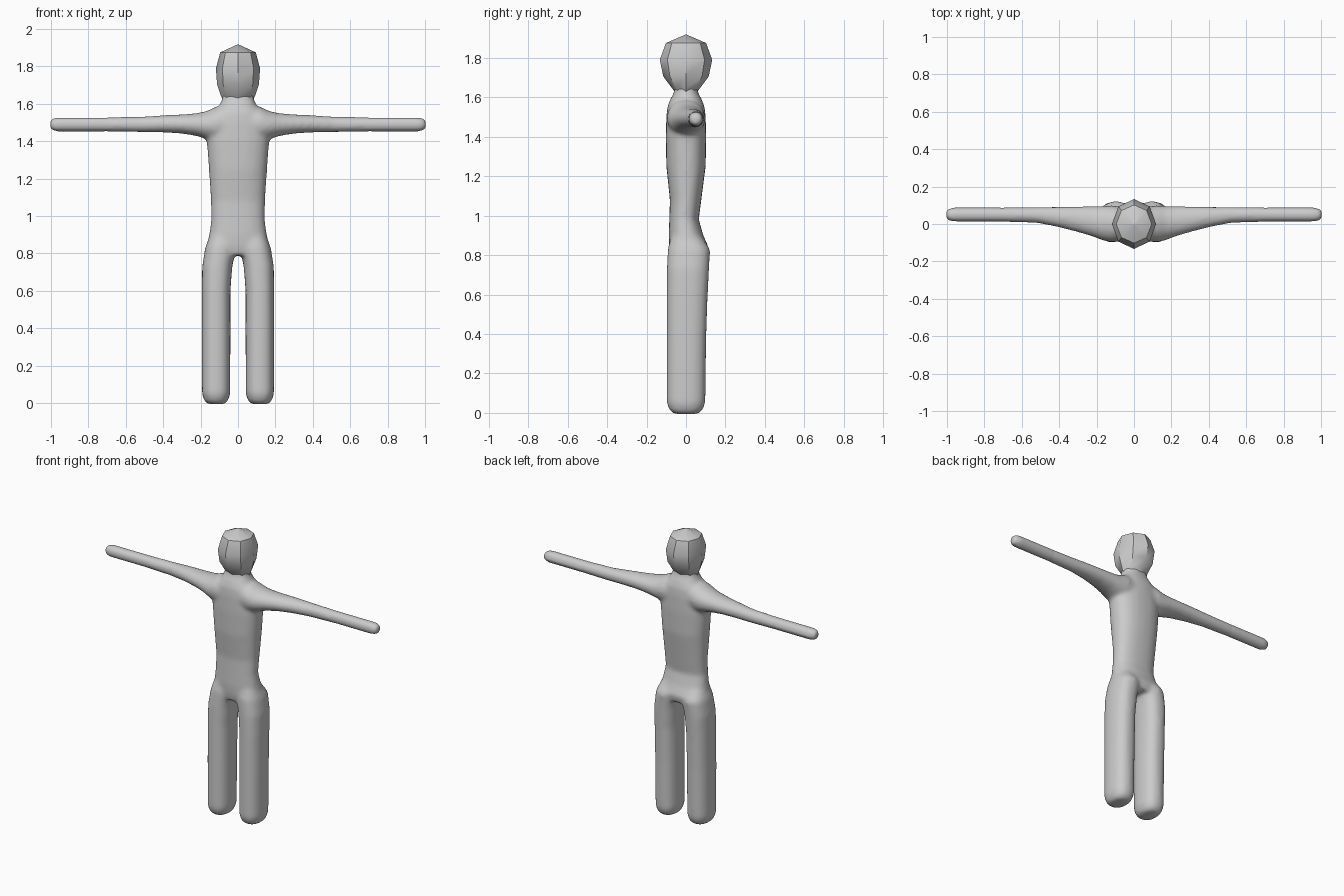
import bpy, bmesh, math

cube = bpy.data.objects.get("Cube")
if cube:
    bpy.data.objects.remove(cube, do_unlink=True)

grey = bpy.data.materials.new("plain_grey")
grey.use_nodes = True
grey.diffuse_color = (0.6, 0.6, 0.6, 1)
grey.node_tree.nodes["Principled BSDF"].inputs["Base Color"].default_value = (0.6, 0.6, 0.6, 1)


def loft(bm, rings, place, sides, power=1.0):
    """Skin rings of (position, centre u, centre v, radius u, radius v)."""
    loops = []
    for pos, cu, cv, ru, rv in rings:
        loop = []
        for i in range(sides):
            a = math.tau * i / sides
            c, s = math.cos(a), math.sin(a)
            u = cu + ru * math.copysign(abs(c) ** power, c)
            v = cv + rv * math.copysign(abs(s) ** power, s)
            loop.append(bm.verts.new(place(pos, u, v)))
        loops.append(loop)
    for a, b in zip(loops, loops[1:]):
        for i in range(sides):
            j = (i + 1) % sides
            bm.faces.new((a[i], a[j], b[j], b[i]))
    bm.faces.new(loops[0][::-1])
    bm.faces.new(loops[-1])


def upright(pos, u, v):
    return (u, v, pos)


def finish(bm, name):
    bmesh.ops.recalc_face_normals(bm, faces=bm.faces)
    mesh = bpy.data.meshes.new(name)
    bm.to_mesh(mesh)
    bm.free()
    mesh.materials.append(grey)
    obj = bpy.data.objects.new(name, mesh)
    bpy.context.collection.objects.link(obj)
    bpy.ops.object.select_all(action="DESELECT")
    obj.select_set(True)
    bpy.context.view_layer.objects.active = obj
    return obj


# Torso with neck, from hips upward
torso = [
    (0.79, 0, 0.015, 0.13, 0.09), (0.84, 0, 0.015, 0.165, 0.10),
    (0.90, 0, 0.0, 0.155, 0.088), (0.98, 0, -0.01, 0.143, 0.075),
    (1.08, 0, -0.002, 0.145, 0.08), (1.25, 0, 0.0, 0.156, 0.10),
    (1.40, 0, 0.0, 0.167, 0.103), (1.50, 0, 0.0, 0.165, 0.10),
    (1.55, 0, 0.0, 0.14, 0.095), (1.59, 0, 0.0, 0.10, 0.08),
    (1.63, 0, 0.0, 0.083, 0.058), (1.68, 0, 0.0, 0.083, 0.06),
]
# Leg, from sole upward
leg = [
    (-0.006, 0.117, 0.0, 0.045, 0.06), (0.012, 0.117, 0.0, 0.064, 0.084),
    (0.05, 0.117, 0.0, 0.076, 0.099), (0.37, 0.117, 0.002, 0.077, 0.101),
    (0.60, 0.117, 0.006, 0.077, 0.105), (0.73, 0.111, 0.010, 0.081, 0.108),
    (0.83, 0.093, 0.015, 0.083, 0.108), (0.90, 0.075, 0.0, 0.075, 0.075),
]
# Arm, from chest outward
arm = [
    (0.04, 0.0, 1.50, 0.09, 0.09), (0.12, 0.0, 1.492, 0.10, 0.093),
    (0.17, 0.005, 1.486, 0.093, 0.075), (0.22, 0.014, 1.489, 0.083, 0.062),
    (0.30, 0.025, 1.492, 0.070, 0.052), (0.40, 0.037, 1.493, 0.056, 0.047),
    (0.52, 0.048, 1.49, 0.043, 0.042), (0.70, 0.05, 1.49, 0.039, 0.039),
    (0.975, 0.05, 1.49, 0.039, 0.039), (1.005, 0.05, 1.49, 0.027, 0.027),
]

bm = bmesh.new()
loft(bm, torso, upright, 24, 0.85)
for side in (-1, 1):
    loft(bm, leg, lambda p, u, v: (side * u, v, p), 20, 0.85)
    loft(bm, arm, lambda p, u, v: (side * p, u, v), 16)
body = finish(bm, "body")

# Fuse the limbs and soften the joints
remesh = body.modifiers.new("fuse", "REMESH")
remesh.mode = "VOXEL"
remesh.voxel_size = 0.011
remesh.use_smooth_shade = True
soften = body.modifiers.new("soften", "SMOOTH")
soften.factor = 0.5
soften.iterations = 14

# Faceted head
head_rings = [
    (1.61, 0, 0, 0.075, 0.045), (1.645, 0, 0, 0.092, 0.07),
    (1.705, 0, 0, 0.112, 0.115), (1.79, 0, 0, 0.118, 0.133),
    (1.875, 0, 0, 0.095, 0.102), (1.917, 0, 0, 0.004, 0.004),
]
bm = bmesh.new()
loft(bm, head_rings, upright, 8)
head = finish(bm, "head")
bpy.ops.object.shade_smooth_by_angle(angle=math.radians(40))
